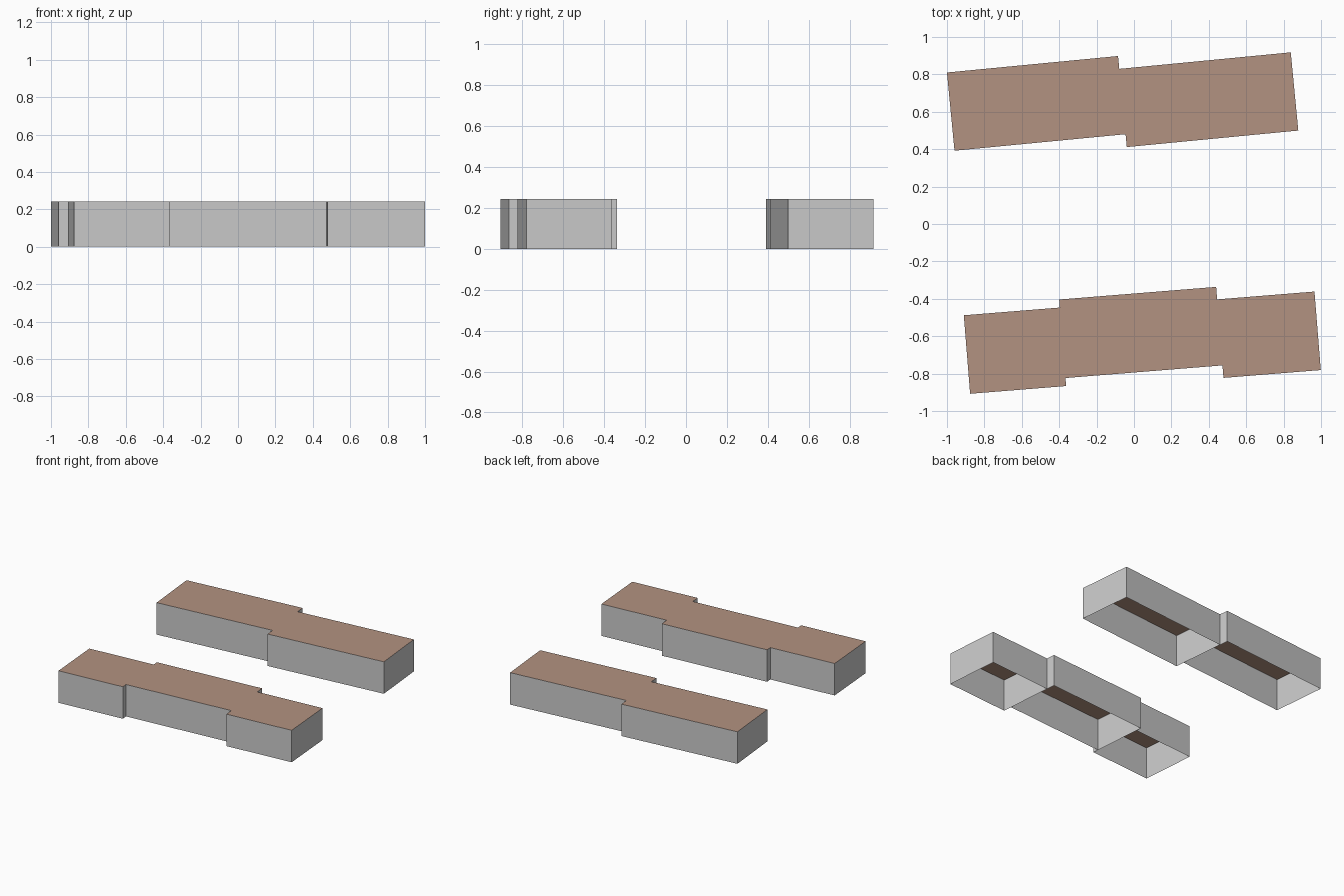
import bpy
from math import radians
from mathutils import Matrix

if "Cube" in bpy.data.objects:
    bpy.data.objects.remove(bpy.data.objects["Cube"])

HEIGHT = 0.243
brown = bpy.data.materials.new("roof_brown")
brown.diffuse_color = (0.45, 0.29, 0.22, 1)
brown.use_nodes = True
brown.node_tree.nodes["Principled BSDF"].inputs["Base Color"].default_value = brown.diffuse_color


def add_mesh(name, verts, faces, frame, material=None):
    mesh = bpy.data.meshes.new(name)
    mesh.from_pydata(verts, [], faces)
    obj = bpy.data.objects.new(name, mesh)
    obj.matrix_world = frame
    bpy.context.collection.objects.link(obj)
    if material:
        mesh.materials.append(material)


def terrace(name, corner, angle, width, units):
    """Row of hollow units; each is (length, sideways offset from the first)."""
    frame = (Matrix.Translation((corner[0], corner[1], 0))
             @ Matrix.Rotation(radians(angle), 4, 'Z'))
    start = 0
    for i, (length, shift) in enumerate(units, 1):
        end = start + length
        plan = [(start, shift - width), (end, shift - width),
                (end, shift), (start, shift)]
        low = [(x, y, 0) for x, y in plan]
        top = [(x, y, HEIGHT) for x, y in plan]
        # four outer and party walls, open below
        sides = [(k, (k + 1) % 4, (k + 1) % 4 + 4, k + 4) for k in range(4)]
        add_mesh(f"{name}_walls_{i}", low + top, sides, frame)
        # flat roof
        add_mesh(f"{name}_roof_{i}", top, [(0, 1, 2, 3)], frame, brown)
        start = end


# back pair of units and front row of three, each stepped sideways
terrace("back_terrace", (-1.0, 0.81), 5.5, 0.42, [(0.919, 0), (0.921, -0.069)])
terrace("front_terrace", (-0.91, -0.488), 4.6, 0.421,
        [(0.515, 0), (0.842, 0.043), (0.522, -0.024)])
